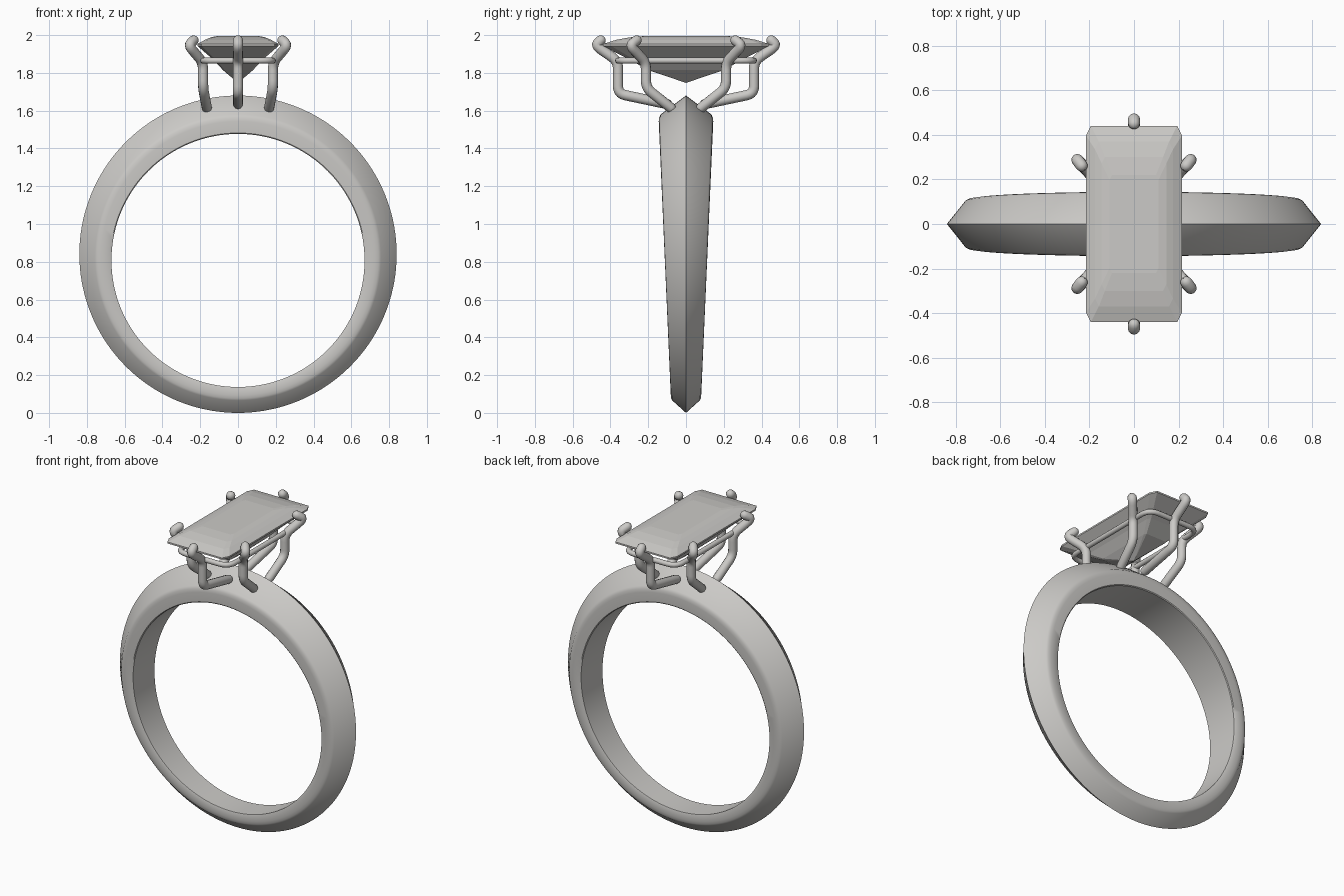
import bpy, bmesh, math
from mathutils import Vector

old = bpy.data.objects.get("Cube")
if old:
    bpy.data.objects.remove(old, do_unlink=True)

grey = bpy.data.materials.new("warm_grey")
colour = (0.6, 0.59, 0.57, 1)
grey.diffuse_color = colour
grey.use_nodes = True
grey.node_tree.nodes["Principled BSDF"].inputs["Base Color"].default_value = colour


def add_object(name, data):
    obj = bpy.data.objects.new(name, data)
    bpy.context.collection.objects.link(obj)
    data.materials.append(grey)
    bpy.ops.object.select_all(action='DESELECT')
    obj.select_set(True)
    bpy.context.view_layer.objects.active = obj
    return obj


def finish_mesh(name, bm):
    bmesh.ops.recalc_face_normals(bm, faces=bm.faces)
    mesh = bpy.data.meshes.new(name)
    bm.to_mesh(mesh)
    bm.free()
    return add_object(name, mesh)


def bridge(bm, a, b):
    n = len(a)
    for i in range(n):
        j = (i + 1) % n
        bm.faces.new((a[i], a[j], b[j], b[i]))


def round_corners(points, reach, closed=False, steps=5):
    """Replace each corner of a path with a short curve."""
    pts = [Vector(p) for p in points]
    n = len(pts)
    out = []
    for i, p in enumerate(pts):
        if not closed and i in (0, n - 1):
            out.append(p)
            continue
        before, after = pts[i - 1] - p, pts[(i + 1) % n] - p
        a = p + before.normalized() * min(reach, before.length * 0.45)
        b = p + after.normalized() * min(reach, after.length * 0.45)
        for k in range(steps + 1):
            t = k / steps
            out.append(a * (1 - t) ** 2 + p * 2 * t * (1 - t) + b * t * t)
    return out


def wire(name, points, radius, reach, closed=False):
    path = [(p, 1) for p in round_corners(points, reach, closed)]
    if not closed:
        # Domed ends
        def dome(end, inner):
            d = (end - inner).normalized() * radius
            return [(end + d * math.sin(a), max(math.cos(a), 0.02))
                    for a in (0.5, 0.9, 1.25, math.pi / 2)]
        first = dome(path[0][0], path[1][0])
        last = dome(path[-1][0], path[-2][0])
        path = first[::-1] + path + last
    curve = bpy.data.curves.new(name, 'CURVE')
    curve.dimensions = '3D'
    curve.bevel_depth = radius
    curve.bevel_resolution = 4
    spline = curve.splines.new('POLY')
    spline.points.add(len(path) - 1)
    spline.use_cyclic_u = closed
    for sp, (p, r) in zip(spline.points, path):
        sp.co = (*p, 1)
        sp.radius = r
    add_object(name, curve)
    bpy.ops.object.convert(target='MESH')
    bpy.ops.object.shade_smooth_by_angle(angle=math.radians(50))


# Band: knife-edged section, wider and thicker towards the top
def half_width(z):
    return 0.08 + 0.044 * (z - 0.08)


# (radius, centre height, share of half width)
section = [(0.84, 0.84, 0), (0.757, 0.823, 0.92), (0.743, 0.82, 0.98),
           (0.725, 0.818, 1), (0.675, 0.807, 1), (0.67, 0.807, 0.97)]
section += [(r, c, -w) for r, c, w in section[:0:-1]]
bm = bmesh.new()
rings = []
SEGMENTS = 144
for i in range(SEGMENTS):
    a = math.tau * i / SEGMENTS
    ring = []
    for r, c, w in section:
        z = c + r * math.cos(a)
        ring.append(bm.verts.new((r * math.sin(a), w * half_width(z), z)))
    rings.append(ring)
for i in range(SEGMENTS):
    bridge(bm, rings[i - 1], rings[i])
finish_mesh("band", bm)
bpy.ops.object.shade_smooth_by_angle(angle=math.radians(35))

# Stone: stepped rectangular layers with clipped corners, flat facets
layers = [(0.11, 0.22, 1.995), (0.145, 0.30, 1.988), (0.175, 0.37, 1.975),
          (0.215, 0.44, 1.953), (0.215, 0.44, 1.943),
          (0.125, 0.29, 1.865), (0.08, 0.20, 1.815)]
bm = bmesh.new()
loops = []
for x, y, z in layers:
    c = x * 0.1
    outline = [(x, y - 2 * c), (x - c, y), (c - x, y), (-x, y - 2 * c),
               (-x, 2 * c - y), (c - x, -y), (x - c, -y), (x, 2 * c - y)]
    loops.append([bm.verts.new((px, py, z)) for px, py in outline])
for upper, lower in zip(loops, loops[1:]):
    bridge(bm, upper, lower)
bm.faces.new(loops[0])
culet = bm.verts.new((0, 0, 1.747))
for i, v in enumerate(loops[-1]):
    bm.faces.new((loops[-1][i - 1], v, culet))
finish_mesh("stone", bm)

# Rail under the stone
rail = [(0.185, 0.36, 1.865), (-0.185, 0.36, 1.865),
        (-0.185, -0.36, 1.865), (0.185, -0.36, 1.865)]
wire("gallery_rail", rail, 0.016, 0.07, closed=True)

# Prongs: one at each end, two on each long side
end_path = [(0, 0.452, 1.972), (0, 0.48, 1.945), (0, 0.36, 1.862),
            (0, 0.36, 1.69), (0, 0.10, 1.635)]
side_path = [(0.235, 0.262, 1.972), (0.262, 0.297, 1.945), (0.185, 0.212, 1.855),
             (0.185, 0.212, 1.72), (0.165, 0.08, 1.615)]
for sy, end in ((-1, "front"), (1, "back")):
    wire(end + "_end_prong", [(x, y * sy, z) for x, y, z in end_path], 0.027, 0.04)
    for sx, side in ((1, "left"), (-1, "right")):
        wire(f"{end}_{side}_prong", [(x * sx, y * sy, z) for x, y, z in side_path],
             0.027, 0.04)
